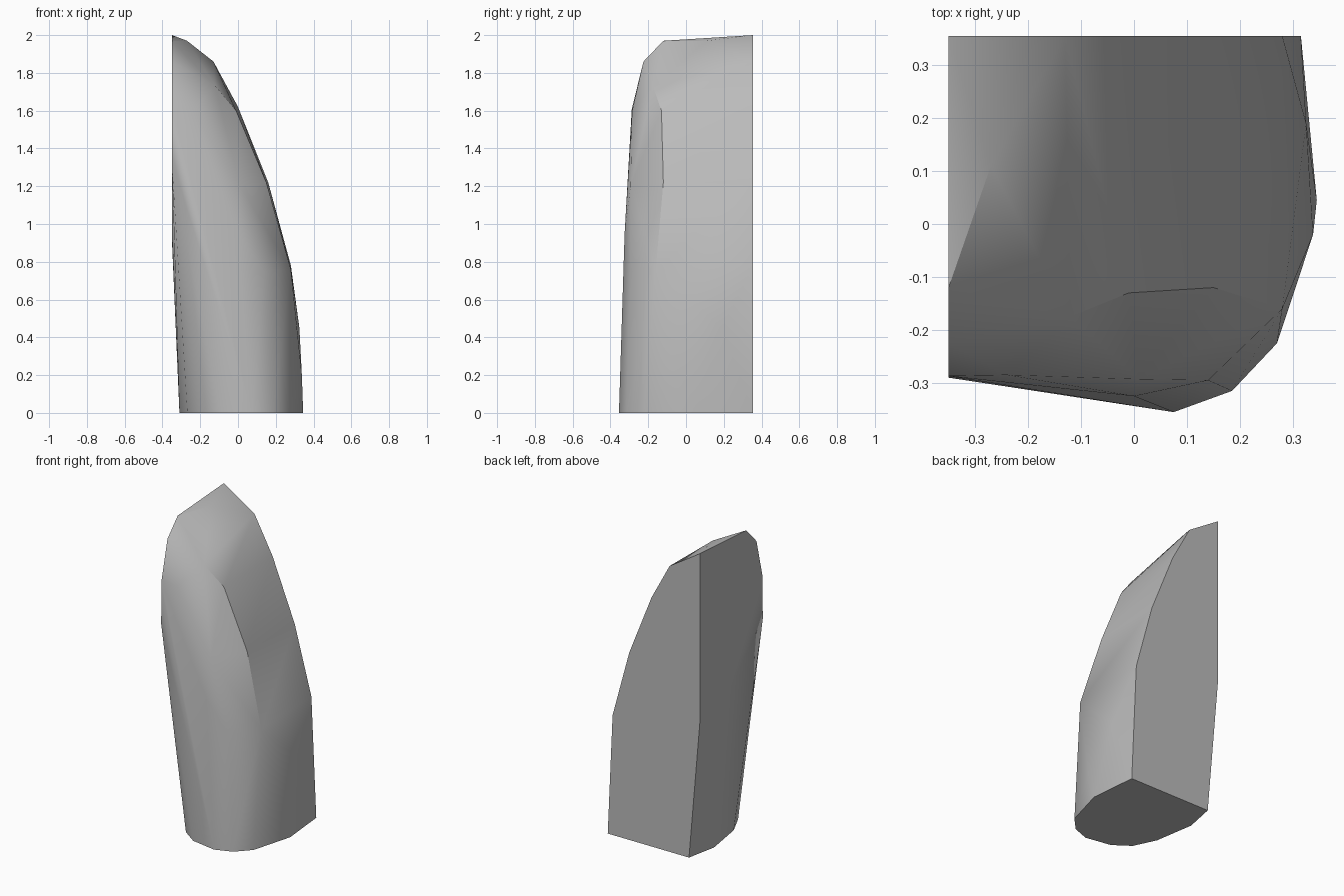
import bpy
import bmesh
import math

# Remove the default object
default_cube = bpy.data.objects.get("Cube")
if default_cube:
    bpy.data.objects.remove(default_cube, do_unlink=True)

# The two flat cleaved walls that meet in the vertical back corner
SIDE = -0.35
BACK = 0.355


def make_material(name, colour):
    material = bpy.data.materials.new(name)
    material.use_nodes = True
    material.diffuse_color = colour
    shader = material.node_tree.nodes["Principled BSDF"]
    shader.inputs["Base Color"].default_value = colour
    shader.inputs["Roughness"].default_value = 0.8
    return material


def make_hull(name, points, material):
    """Wrap points in a convex faceted solid and merge coplanar facets."""
    bm = bmesh.new()
    for point in points:
        bm.verts.new(point)
    result = bmesh.ops.convex_hull(bm, input=bm.verts[:])
    unused = {v for v in result["geom_interior"] + result["geom_unused"]
              if isinstance(v, bmesh.types.BMVert) and not v.link_faces}
    bmesh.ops.delete(bm, geom=list(unused), context="VERTS")
    bmesh.ops.dissolve_limit(bm, angle_limit=math.radians(0.5),
                             verts=bm.verts[:], edges=bm.edges[:])
    bmesh.ops.recalc_face_normals(bm, faces=bm.faces[:])
    mesh = bpy.data.meshes.new(name)
    bm.to_mesh(mesh)
    bm.free()
    mesh.materials.append(material)
    obj = bpy.data.objects.new(name, mesh)
    bpy.context.collection.objects.link(obj)
    return obj


# Rounded footprint on the ground (x, y)
footprint = [(.315, BACK), (.345, .045), (.27, -.225), (.185, -.315),
             (.075, -.355), (-.095, -.325), (-.2, -.25), (-.268, -.107),
             (-.31, .155), (-.27, BACK)]

# Curved outline of the back wall (x, z)
back_outline = [(.28, .78), (.16, 1.22), (0, 1.62), (-.13, 1.86),
                (SIDE, 2), (SIDE, .92)]

# Outline of the flat side wall (y, z)
side_outline = [(.1, .95), (-.29, 1.33), (-.287, 1.61), (-.225, 1.86),
                (-.12, 1.97)]

# Worn corners of the rounded outer face (x, y, z)
outer_corners = [(.325, .19, .45), (.338, -.02, .2), (.28, -.16, .76),
                 (.14, -.295, .75), (0, -.325, .95), (.01, -.293, 1.2),
                 (.15, -.12, 1.22), (-.01, -.13, 1.6), (-.24, -.285, 1.6),
                 (-.12, -.175, 1.73), (-.27, .11, 1.97)]

points = [(x, y, 0) for x, y in footprint]
points += [(x, BACK, z) for x, z in back_outline]
points += [(SIDE, y, z) for y, z in side_outline]
points += outer_corners

# Stone shard
stone = make_material("grey_stone", (.5, .5, .5, 1))
shard = make_hull("stone_shard", points, stone)

# Soft facets with crisp edges
bpy.ops.object.select_all(action="DESELECT")
shard.select_set(True)
bpy.context.view_layer.objects.active = shard
bpy.ops.object.shade_smooth_by_angle(angle=math.radians(30))
